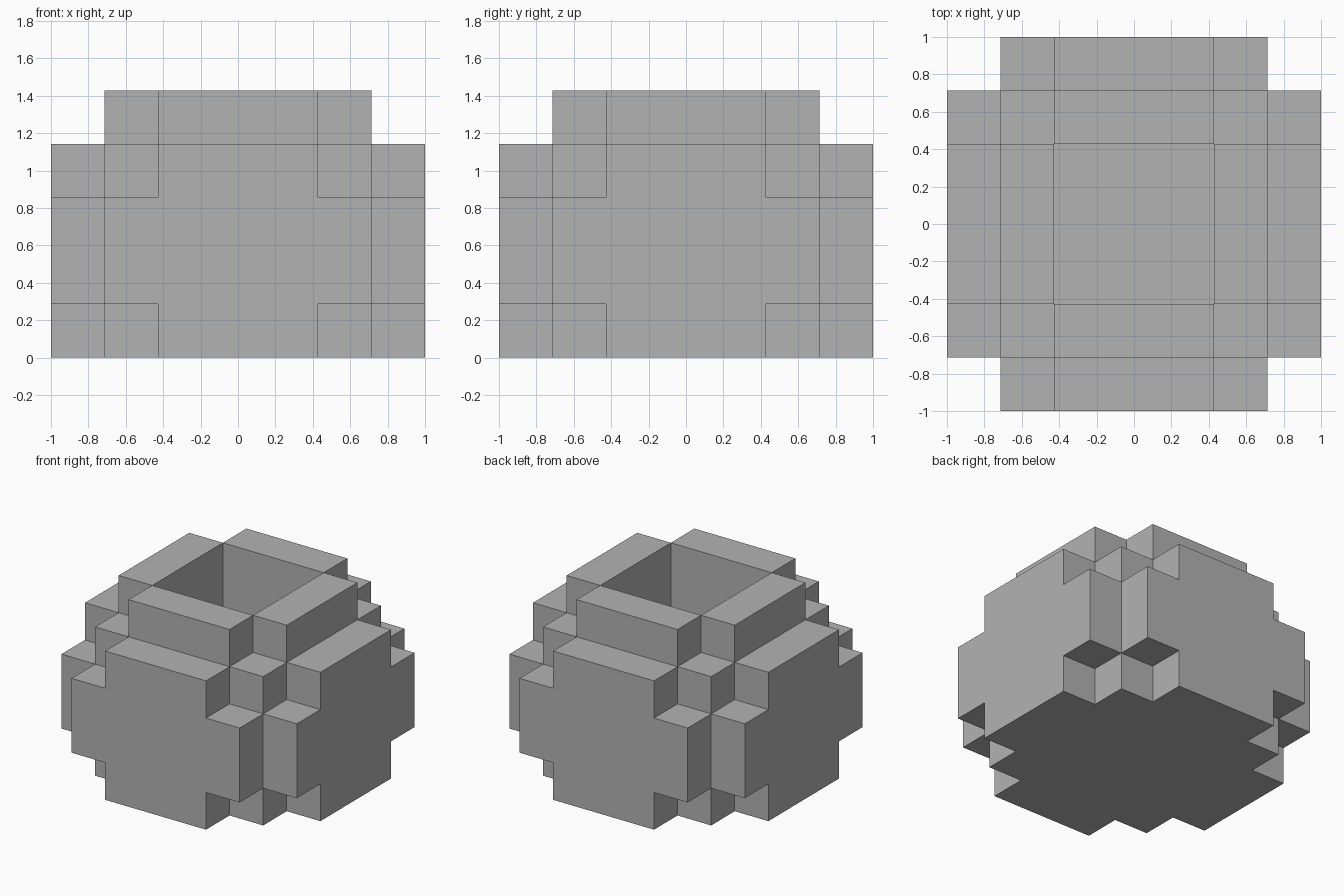
import bpy, bmesh, math
from mathutils import Vector

cube = bpy.data.objects.get("Cube")
if cube:
    bpy.data.objects.remove(cube, do_unlink=True)

COLS, ROWS = 7, 5
U = 2 / COLS  # edge of one block


def inside(x, y, z):
    """Whether the block at this cell is solid."""
    a, b = sorted((abs(x - COLS // 2), abs(y - COLS // 2)))
    if b > 3 or not 0 <= z < ROWS:
        return False
    if z > 0 and b <= 1:      # hollow well above the floor
        return False
    if z == ROWS - 1:         # raised rim with open corners
        return b == 2 and a <= 1
    if z in (1, 2):           # wide belly
        return a <= 2
    return a + b <= 4         # stepped base and shoulder


# Skin the blocks with outward faces only
bm = bmesh.new()
axes = [Vector(v) for v in ((1, 0, 0), (0, 1, 0), (0, 0, 1))]
offset = Vector((COLS / 2, COLS / 2, 0))
half = Vector((0.5, 0.5, 0.5))
for x in range(COLS):
    for y in range(COLS):
        for z in range(ROWS):
            if not inside(x, y, z):
                continue
            centre = Vector((x, y, z)) + half - offset
            for i in range(3):
                for side in (-1, 1):
                    n = axes[i] * side
                    if inside(x + int(n.x), y + int(n.y), z + int(n.z)):
                        continue
                    u = axes[(i + 1) % 3]
                    v = n.cross(u)
                    corners = (-u - v, u - v, u + v, v - u)
                    bm.faces.new([bm.verts.new((centre + (n + c) / 2) * U)
                                  for c in corners])

# Merge flat regions into clean large faces
bmesh.ops.remove_doubles(bm, verts=bm.verts, dist=0.001)
bmesh.ops.dissolve_limit(bm, angle_limit=math.radians(1),
                         verts=bm.verts, edges=bm.edges)
mesh = bpy.data.meshes.new("block_pot")
bm.to_mesh(mesh)
bm.free()

# Plain grey
grey = bpy.data.materials.new("plain_grey")
grey.use_nodes = True
color = (0.45, 0.45, 0.45, 1)
grey.diffuse_color = color
grey.node_tree.nodes["Principled BSDF"].inputs["Base Color"].default_value = color
mesh.materials.append(grey)

pot = bpy.data.objects.new("block_pot", mesh)
bpy.context.collection.objects.link(pot)
